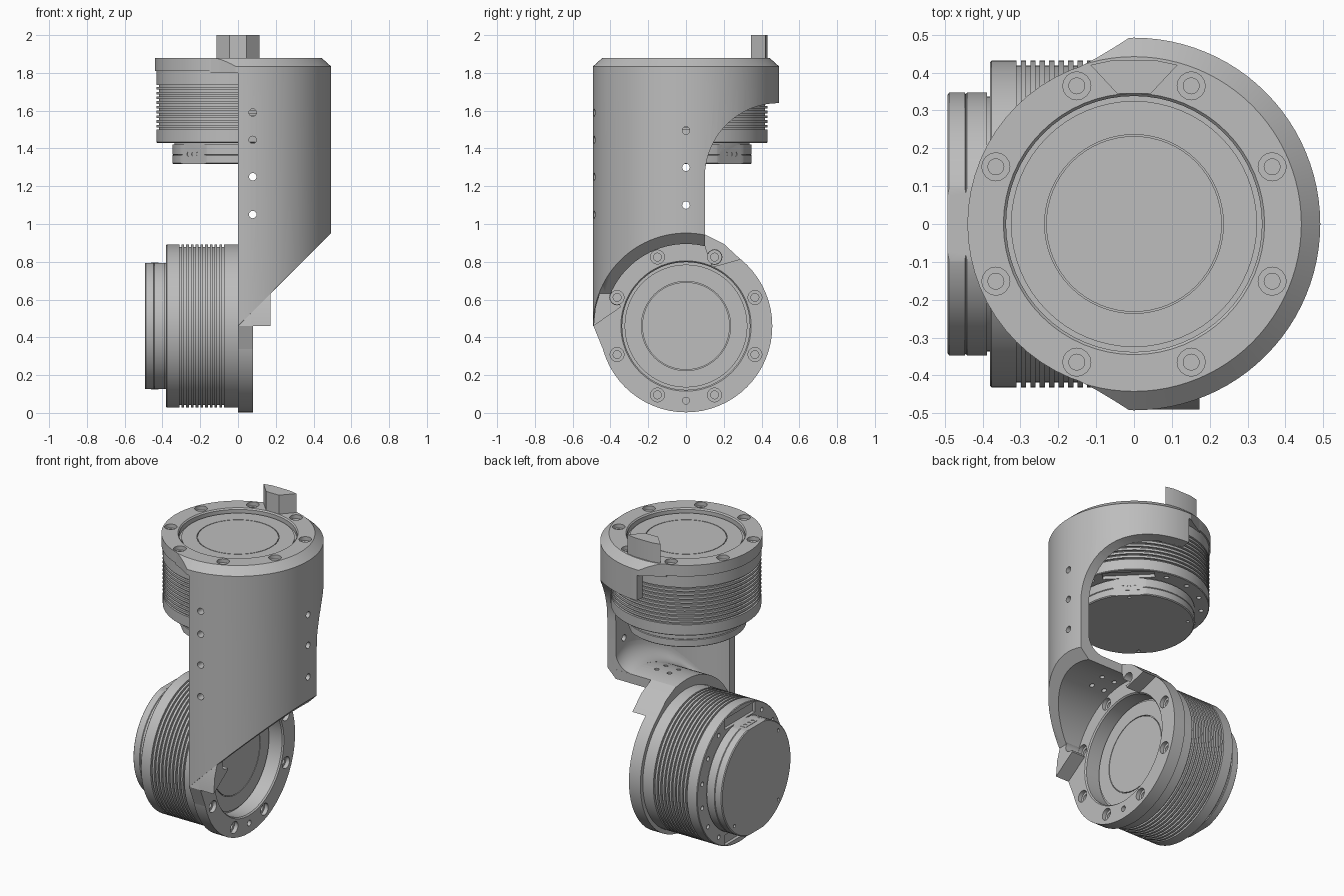
import bpy, bmesh
from math import sin, cos, pi, radians, sqrt
from mathutils import Matrix, Vector

if "Cube" in bpy.data.objects:
    bpy.data.objects.remove(bpy.data.objects["Cube"], do_unlink=True)

grey = bpy.data.materials.new("machined_grey")
grey.use_nodes = True
grey.diffuse_color = (0.51, 0.51, 0.51, 1)
grey.node_tree.nodes["Principled BSDF"].inputs["Base Color"].default_value = (0.51, 0.51, 0.51, 1)

AXIS_Z = 0.46                                   # height of the lower motor axis
INNER, OUTER = 0.434, 0.492                     # bracket shell radii
UP = Matrix.Translation((0, 0, 1.81))           # upper motor frame
SIDE = Matrix.Translation((0, 0, AXIS_Z)) @ Matrix.Rotation(pi / 2, 4, 'Y')


def make(name, bm, matrix=Matrix()):
    bmesh.ops.transform(bm, matrix=matrix, verts=bm.verts)
    bmesh.ops.recalc_face_normals(bm, faces=bm.faces)
    mesh = bpy.data.meshes.new(name)
    bm.to_mesh(mesh)
    bm.free()
    mesh.materials.append(grey)
    obj = bpy.data.objects.new(name, mesh)
    bpy.context.collection.objects.link(obj)
    return obj


def lathe(name, profile, matrix=Matrix(), closed=False, steps=64):
    """Spin (radius, height) points about the local z axis."""
    bm = bmesh.new()
    verts = [bm.verts.new((r, 0, z)) for r, z in profile]
    pairs = list(zip(verts, verts[1:] + verts[:1]))
    edges = [bm.edges.new(p) for p in (pairs if closed else pairs[:-1])]
    bmesh.ops.spin(bm, geom=verts + edges, cent=(0, 0, 0), axis=(0, 0, 1),
                   angle=2 * pi, steps=steps)
    bmesh.ops.remove_doubles(bm, verts=bm.verts, dist=1e-5)
    return make(name, bm, matrix)


def prism(name, points, low, high, axis='Z', matrix=Matrix()):
    """Extrude a polygon: (x, y) along z, (y, z) along x, or (x, z) along y."""
    place = {'Z': lambda a, b, d: (a, b, d), 'X': lambda a, b, d: (d, a, b),
             'Y': lambda a, b, d: (a, d, b)}[axis]
    bm = bmesh.new()
    face = bm.faces.new([bm.verts.new(place(a, b, low)) for a, b in points])
    out = bmesh.ops.extrude_face_region(bm, geom=[face])
    shift = Vector(place(0, 0, high - low))
    bmesh.ops.translate(bm, vec=shift, verts=[v for v in out["geom"] if isinstance(v, bmesh.types.BMVert)])
    return make(name, bm, matrix)


def pins(name, spots, radius, depth, matrix=Matrix()):
    """A set of short cylinders along the local z axis."""
    bm = bmesh.new()
    for spot in spots:
        bmesh.ops.create_cone(bm, cap_ends=True, segments=16, radius1=radius, radius2=radius,
                              depth=depth, matrix=Matrix.Translation(spot))
    return make(name, bm, matrix)


def boolean(obj, tool, operation='DIFFERENCE'):
    mod = obj.modifiers.new("cut", 'BOOLEAN')
    mod.operation, mod.object, mod.solver = operation, tool, 'EXACT'
    bpy.context.view_layer.objects.active = obj
    bpy.ops.object.modifier_apply(modifier=mod.name)
    bpy.data.objects.remove(tool, do_unlink=True)


def rect(a, b):
    return [(-a, -b), (a, -b), (a, b), (-a, b)]


def ring(radius, count, z):
    return [(radius * cos(2 * pi * (i + .5) / count),
             radius * sin(2 * pi * (i + .5) / count), z) for i in range(count)]


def motor(name, matrix, rim, top, floor, socket_angles):
    # cap, stepped body, cooling grooves, flange and recessed output disc
    profile = [(0, -.493), (.341, -.493), (.347, -.488), (.347, -.447), (.343, -.444), (.347, -.441),
               (.347, -.388), (.337, -.388), (.337, -.38), (.428, -.38), (.432, -.376)]
    for i in range(10):
        z = -.31 + i * .025
        profile += [(.432, z), (.419, z), (.419, z + .011), (.432, z + .011)]
    profile += [(.432, 0), (rim, 0), (rim, top), (.345, top), (.338, top - .008), (.338, floor - .012),
                (.325, floor - .012), (.325, floor), (.236, floor), (.236, floor - .01),
                (.232, floor - .01), (.232, floor), (0, floor)]
    body = lathe(name, profile, matrix)
    # counterbored bolt holes and rear screw holes
    boolean(body, pins("bore", ring(.395, 8, top), .037, .05, matrix))
    boolean(body, pins("bolt", ring(.395, 8, top), .021, .1, matrix))
    boolean(body, pins("screws", ring(.387, 16, -.38), .014, .04, matrix))
    boolean(body, pins("cap_screws", ring(.31, 4, -.493), .01, .02, matrix))
    # flats on the cap, each with a small socket
    for number, angle in enumerate(socket_angles, 1):
        tip = (matrix @ Matrix.Translation((0, 0, -.44)) @ Matrix.Rotation(radians(angle), 4, 'Z')
               @ Matrix.Rotation(pi / 2, 4, 'Y') @ Matrix.Rotation(pi / 2, 4, 'Z'))
        boolean(body, prism("flat", rect(.15, .08), .333, .4, 'Z', tip))
        socket = prism(f"{name}_socket_{number}", rect(.06, .02), .31, .335)
        boolean(socket, pins("contacts", [(x, 0, .335) for x in (-.035, 0, .035)], .012, .03))
        socket.data.transform(tip)
    return body


motor("upper_motor", UP, .44, .07, .045, (45, 225))
lower = motor("lower_motor", SIDE, .457, .08, -.01, (0, 180))
boolean(lower, pins("index", [(.395, 0, .08)], .018, .06, SIDE))

# elbow bracket: upright half shell joined to an arched half shell
rim_profile = [(OUTER, 1.835), (.442, 1.88), (INNER, 1.88)]
bracket = lathe("elbow_bracket", [(INNER, .3), (OUTER, .3)] + rim_profile, closed=True, steps=96)
boolean(bracket, prism("back_half", [(-1, -1), (0, -1), (0, 1), (-1, 1)], 0, 3))
arch_outer = OUTER - .0005
arch = lathe("arch", [(INNER, 0), (arch_outer, 0), (arch_outer, .55), (INNER, .55)], SIDE, closed=True, steps=96)
boolean(arch, prism("arch_bottom", rect(1, 1), -1, AXIS_Z))
below = [(-.2, AXIS_Z - .2), (1, AXIS_Z + 1), (1, -.5), (-.2, -.5)]
for shell in (bracket, arch):
    boolean(shell, prism("mitre", below, -1, 1, 'Y'))
boolean(bracket, arch, 'UNION')

# open side with a rounded top
arc = [(.49 - .39 * cos(t * pi / 32), 1.25 + .39 * sin(t * pi / 32)) for t in range(17)]
boolean(bracket, prism("window", [(.1, .2)] + arc + [(.7, 1.64), (.7, .2)], -1, 1, 'X'))

# fixing holes through the bracket wall
along_y = Matrix.Rotation(pi / 2, 4, 'X')
boolean(bracket, pins("front_holes", [(.078, z, .45) for z in (1.05, 1.25, 1.445, 1.59)], .02, .3, along_y))
along_x = Matrix.Rotation(pi / 2, 4, 'Y')
boolean(bracket, pins("side_holes", [(-z, 0, .45) for z in (1.1, 1.3, 1.495)], .02, .3, along_x))
boolean(bracket, pins("floor_holes", [(x, y, .93) for x in (.13, .22) for y in (-.113, -.021)], .014, .3))

# rounded inner corner between the wall and the arched floor
bm = bmesh.new()
sections = []
for i in range(25):
    y = .0995 - i * .021
    wall, floor = sqrt(INNER ** 2 - y * y), AXIS_Z + sqrt(arch_outer ** 2 - y * y)
    f = min(.11, wall * .35)
    curve = [(wall - f + f * cos(a * pi / 16), floor + f - f * sin(a * pi / 16)) for a in range(9)]
    loop = [(wall + .01, floor - .01), (wall + .01, floor + f)] + curve + [(wall - f, floor - .01)]
    sections.append([bm.verts.new((x, y, z)) for x, z in loop])
for a, b in zip(sections, sections[1:]):
    for k in range(len(a)):
        bm.faces.new((a[k - 1], a[k], b[k], b[k - 1]))
bm.faces.new(sections[0])
bm.faces.new(sections[-1])
make("inner_corner_fillet", bm)

# chamfered ramps where the shell runs into the upper flange
ramp = lathe("upper_flange_ramps", [(.43, 1.8), (OUTER, 1.8)] + rim_profile[:2] + [(.43, 1.879)],
             closed=True, steps=96)
half = [(0, .5), (-.05, .468), (-.1, .438), (-.15, .412)]
wedge = half + [(x, -y) for x, y in reversed(half)]
boolean(ramp, prism("wedge", wedge, 1.7, 1.95), 'INTERSECT')

# stop tab on the upper flange
prism("upper_stop_tab", [(-.115, .42), (-.06, .432), (.06, .432), (.115, .42),
                         (.045, .345), (-.045, .345)], 1.87, 2.0)

# stop lugs on the lower flange, hollowed around the neighbouring bolts
front_lug = prism("lower_stop_lug_front", [(-.49, AXIS_Z), (-.345, .56), (-.365, .61), (-.39, .64),
                                           (-.455, .64), (-.48, .56)], .07, .173, 'X')
back_lug = prism("lower_stop_lug_back", [(.1, .945), (.2, .895), (.29, .812), (.14, .77),
                                         (.12, .82), (.1, .88)], .07, .173, 'X')
for lug in (front_lug, back_lug):
    boolean(lug, pins("bolt_clearance", ring(.395, 8, .23), .039, .36, SIDE))

# shoulders widening the lower flange towards the bracket
prism("lower_shoulder_front", [(-.49, AXIS_Z), (-.4, .24), (-.42, .4), (-.42, .56), (-.47, .59)], 0, .08, 'X')
prism("lower_shoulder_back", [(.1, .945), (.2, .895), (.29, .812), (.2, .86), (.1, .9)], 0, .08, 'X')

bpy.ops.object.select_all(action='DESELECT')
for obj in bpy.context.scene.objects:
    if obj.type == 'MESH':
        obj.select_set(True)
        bpy.context.view_layer.objects.active = obj
bpy.ops.object.shade_smooth_by_angle(angle=radians(30))
